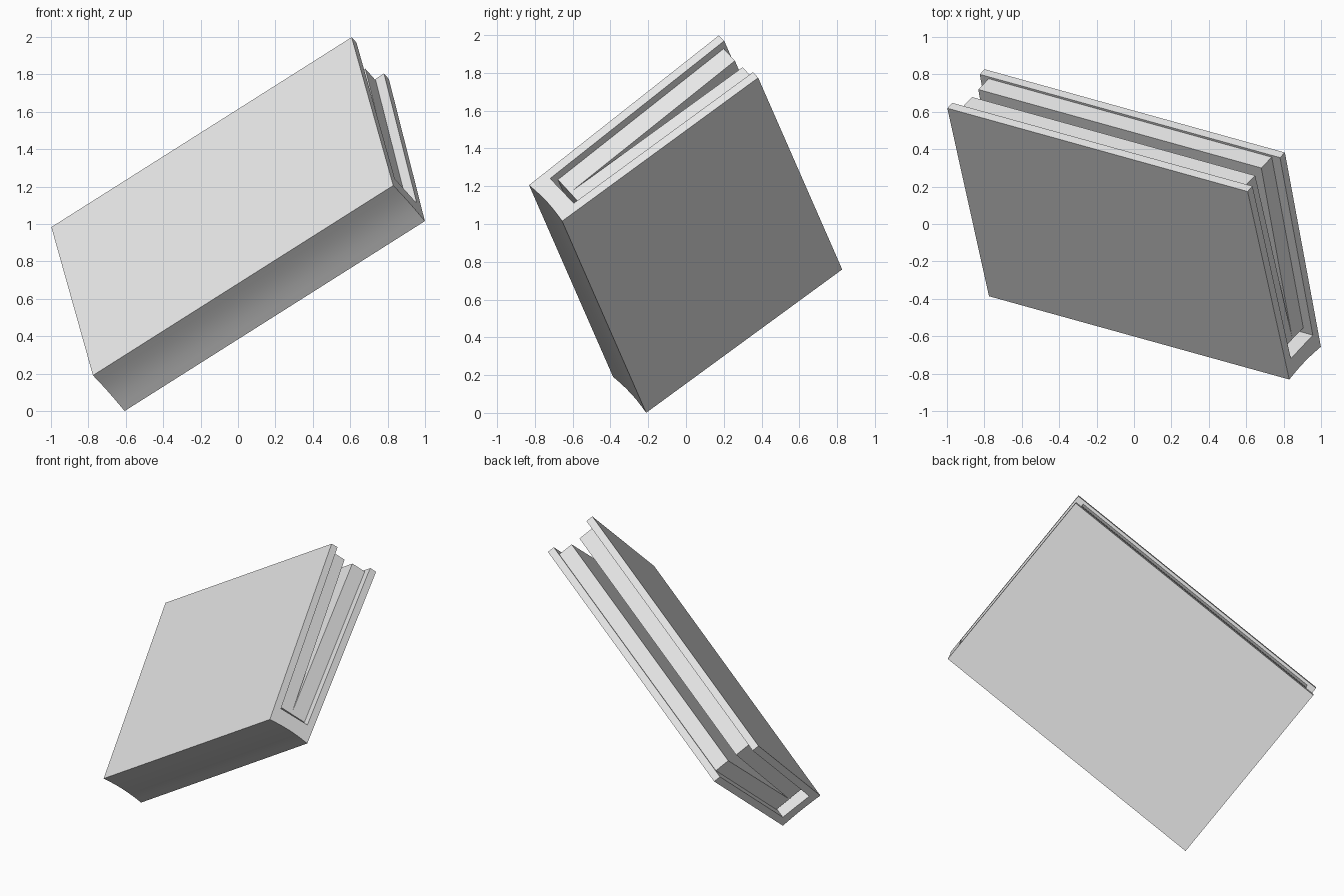
import bpy, bmesh, math
from mathutils import Vector, Matrix

cube = bpy.data.objects.get("Cube")
if cube:
    bpy.data.objects.remove(cube, do_unlink=True)

# Single pale grey material
grey = bpy.data.materials.new("pale_grey")
grey.use_nodes = True
grey.diffuse_color = (0.8, 0.8, 0.8, 1)
grey.node_tree.nodes["Principled BSDF"].inputs["Base Color"].default_value = (0.8, 0.8, 0.8, 1)

# Tilted frame of the book: along the spine, through the thickness, towards the fore edge
LENGTH = 1.95
along = Vector((1.605, -0.445, 1.015)).normalized()
thick = Vector((0.55, 0.566, -0.615))
thick = (thick - along * thick.dot(along)).normalized()
width = along.cross(thick)
frame = Matrix((along, thick, width)).transposed().to_4x4()
frame.translation = Vector((-0.775, -0.386, 0.191))


def prism(name, profile, start, end):
    """Extrude a (thickness, width) profile along the spine direction."""
    bm = bmesh.new()
    face = bm.faces.new([bm.verts.new((start, t, w)) for t, w in profile])
    moved = bmesh.ops.extrude_face_region(bm, geom=[face])["geom"]
    bmesh.ops.translate(bm, vec=(end - start, 0, 0),
                        verts=[v for v in moved if isinstance(v, bmesh.types.BMVert)])
    bmesh.ops.recalc_face_normals(bm, faces=bm.faces)
    mesh = bpy.data.meshes.new(name)
    bm.to_mesh(mesh)
    bm.free()
    mesh.materials.append(grey)
    obj = bpy.data.objects.new(name, mesh)
    bpy.context.collection.objects.link(obj)
    obj.matrix_world = frame
    return obj


# Cover: slightly hollow spine with two boards that splay towards the fore edge
SPINE = 0.309
spine = [(SPINE * i / 6, 0.01 * math.sin(math.pi * i / 6)) for i in range(7)]
boards = [(0.324, 1.30), (0.276, 1.30), (0.262, 0.112),
          (0.046, 0.108), (0.007, 1.30), (-0.041, 1.298)]
cover = prism("book_cover", spine + boards, 0, LENGTH)

# Pages: two wedges opening from a narrow fold near the spine
RECESS = 0.056
pages = prism("pages", [(0.044, 0.145), (0.264, 0.145), (0.277, 1.287), (0.174, 1.287),
                        (0.156, 0.16), (0.112, 1.28), (0.006, 1.28)],
              RECESS, LENGTH - RECESS)

# Smooth only the shallow spine curve
for obj in (cover, pages):
    bpy.ops.object.select_all(action="DESELECT")
    obj.select_set(True)
    bpy.context.view_layer.objects.active = obj
    bpy.ops.object.shade_smooth_by_angle(angle=math.radians(20))
